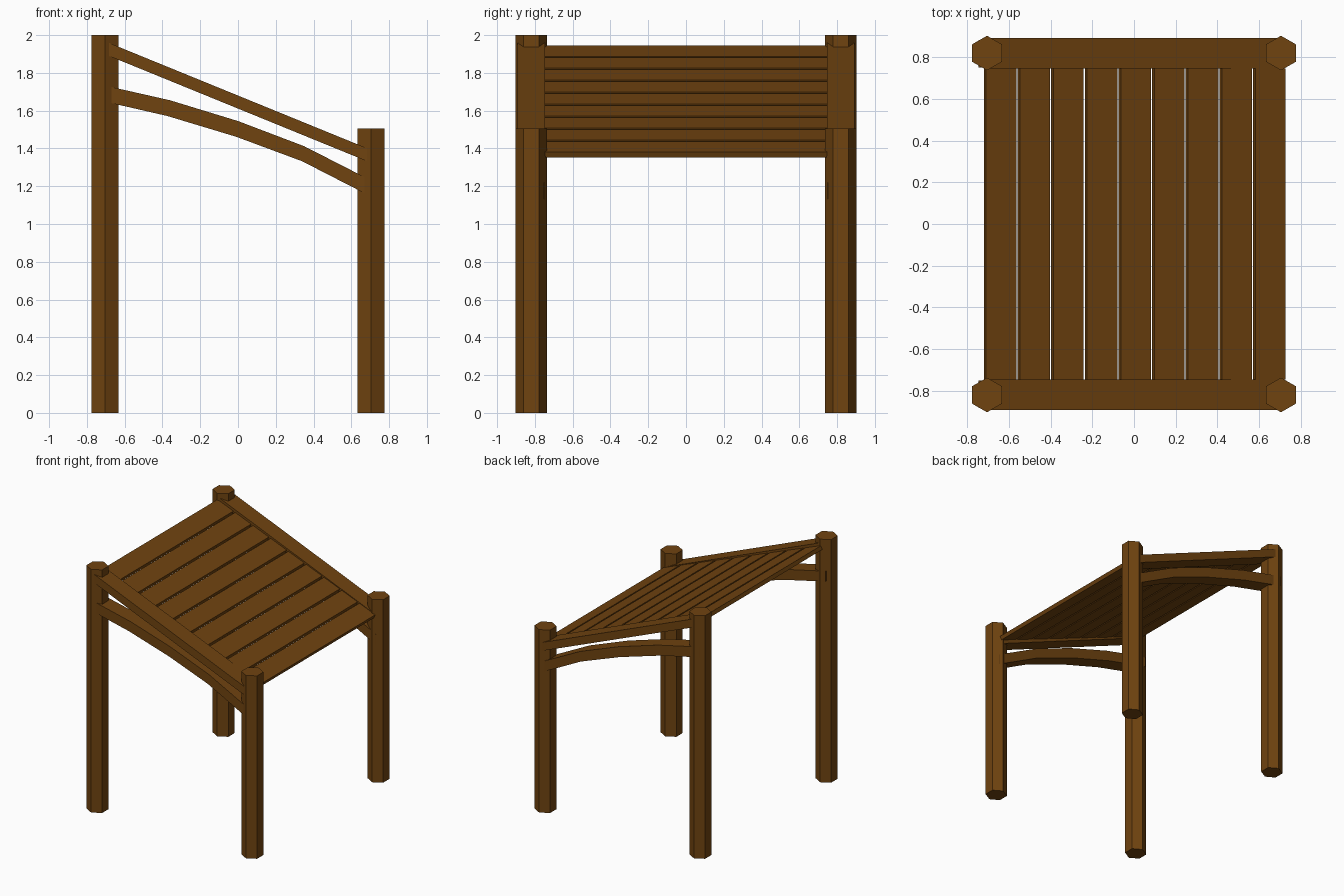
import bpy, bmesh, math
from mathutils import Vector

if "Cube" in bpy.data.objects:
    bpy.data.objects.remove(bpy.data.objects["Cube"])

wood = bpy.data.materials.new("brown wood")
wood.diffuse_color = (0.16, 0.056, 0.005, 1)
wood.use_nodes = True
wood.node_tree.nodes["Principled BSDF"].inputs["Base Color"].default_value = wood.diffuse_color


def finish(name, bm):
    bmesh.ops.recalc_face_normals(bm, faces=bm.faces)
    mesh = bpy.data.meshes.new(name)
    bm.to_mesh(mesh)
    bm.free()
    mesh.materials.append(wood)
    ob = bpy.data.objects.new(name, mesh)
    bpy.context.collection.objects.link(ob)
    return ob


def strip(name, top, bottom, y0, y1):
    """Bar with a side profile in x-z (top and bottom lines), running from y0 to y1."""
    bm = bmesh.new()
    rings = [[bm.verts.new((t[0], y0, t[1])), bm.verts.new((t[0], y1, t[1])),
              bm.verts.new((b[0], y1, b[1])), bm.verts.new((b[0], y0, b[1]))]
             for t, b in zip(top, bottom)]
    for a, b in zip(rings, rings[1:]):
        for i in range(4):
            j = (i + 1) % 4
            bm.faces.new((a[i], a[j], b[j], b[i]))
    bm.faces.new(rings[0])
    bm.faces.new(rings[-1])
    return finish(name, bm)


# Hexagonal posts, corners pointing to the front and back
R = 0.083
for sx, height, side in ((-1, 2.0, "tall"), (1, 1.505, "short")):
    for sy, end in ((-1, "front"), (1, "back")):
        bm = bmesh.new()
        base = [bm.verts.new((sx * 0.705 + R * math.cos(math.pi / 2 + k * math.pi / 3),
                              sy * 0.82 + R * math.sin(math.pi / 2 + k * math.pi / 3), 0))
                for k in range(6)]
        face = bm.faces.new(base)
        ext = bmesh.ops.extrude_face_region(bm, geom=[face], use_keep_orig=True)
        bmesh.ops.translate(bm, vec=(0, 0, height),
                            verts=[v for v in ext["geom"] if isinstance(v, bmesh.types.BMVert)])
        finish(f"{end}_{side}_post", bm)

# Sloping rails and bowed braces on both sides
rail_z = lambda x: 1.68 - 0.408 * x
xs = (-0.715, 0.715)
brace_top = [(-0.745, 1.742), (-0.36, 1.655), (0, 1.545), (0.35, 1.412), (0.73, 1.218)]
brace_bottom = [(-0.745, 1.657), (-0.375, 1.572), (-0.01, 1.462), (0.34, 1.332), (0.73, 1.132)]
for s, end in ((-1, "front"), (1, "back")):
    strip(f"{end}_rail", [(x, rail_z(x)) for x in xs],
          [(x, rail_z(x) - 0.069) for x in xs], s * 0.746, s * 0.891)
    strip(f"{end}_brace", brace_top, brace_bottom, s * 0.75, s * 0.882)

# Nine roof slats along the slope
start, stop = Vector((-0.709, 1.945)), Vector((0.727, 1.38))
run = (stop - start).normalized()
down = Vector((run.y, -run.x)) * 0.031
count, gap = 9, 0.018
width = ((stop - start).length - gap * (count - 1)) / count
for i in range(count):
    a = start + run * i * (width + gap)
    b = a + run * width
    strip(f"roof_slat_{i + 1}", [a, b], [a + down, b + down], -0.746, 0.746)
